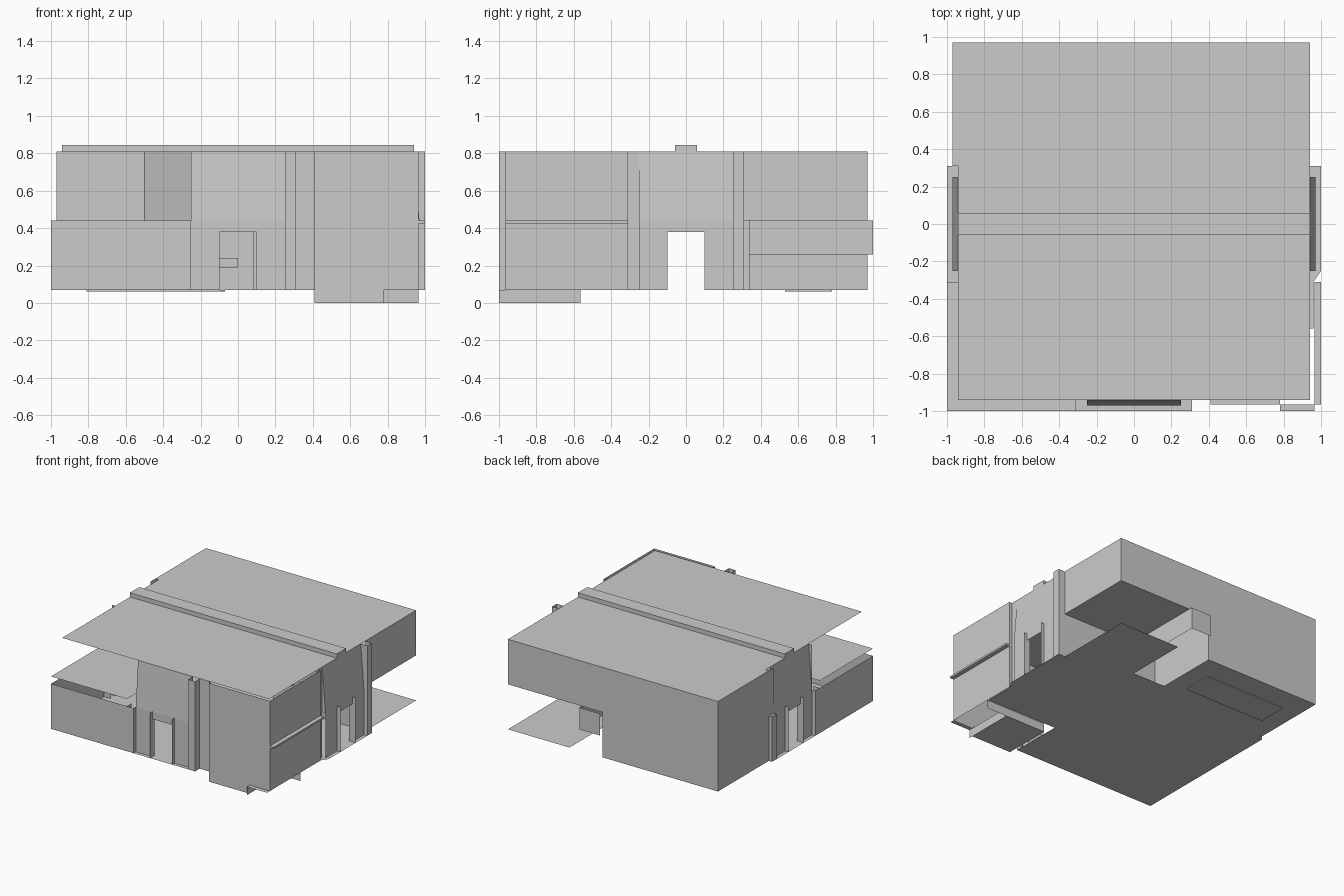
import bpy

cube = bpy.data.objects.get("Cube")
if cube:
    bpy.data.objects.remove(cube, do_unlink=True)

grey = bpy.data.materials.new("plain grey")
grey.use_nodes = True
grey.diffuse_color = (0.6, 0.6, 0.6, 1)
grey.node_tree.nodes["Principled BSDF"].inputs["Base Color"].default_value = (0.6, 0.6, 0.6, 1)

# Main levels of the house
BASE, LINTEL, MID, TERRACE, TOP = 0.07, 0.38, 0.44, 0.5, 0.81


def mesh(name, verts, faces):
    data = bpy.data.meshes.new(name)
    data.from_pydata(verts, [], faces)
    data.materials.append(grey)
    obj = bpy.data.objects.new(name, data)
    bpy.context.collection.objects.link(obj)
    return obj


def wall(name, path, low, high):
    """Upright sheet following a plan path."""
    n = len(path)
    verts = [(x, y, low) for x, y in path] + [(x, y, high) for x, y in path]
    mesh(name, verts, [(i, i + 1, n + i + 1, n + i) for i in range(n - 1)])


def slab(name, outline, z):
    """Level sheet with a plan outline."""
    mesh(name, [(x, y, z) for x, y in outline], [tuple(range(len(outline)))])


def rect(x0, x1, y0, y1):
    return [(x0, y0), (x1, y0), (x1, y1), (x0, y1)]


def box(name, x0, x1, y0, y1, low, high):
    r = rect(x0, x1, y0, y1)
    wall(name + "_sides", r + r[:1], low, high)
    slab(name + "_bottom", r, low)
    slab(name + "_top", r, high)


# Roof with its low ridge beam
slab("roof", rect(-0.94, 0.94, -0.94, 0.97), TOP)
slab("roof_left_edge", rect(-0.97, -0.94, 0.31, 0.97), TOP)
box("ridge_beam", -0.94, 0.94, -0.06, 0.06, TOP, 0.845)

# Ground floor, stepping round the stairwell and the rear patio
slab("ground_floor", [(-1, -1), (0.31, -1), (0.31, -0.56), (0.96, -0.56), (0.96, -0.31),
                      (1, -0.25), (1, 0.31), (0.94, 0.31), (0.94, 0.97), (0.38, 0.97),
                      (0.38, 0.45), (0.08, 0.45), (0.08, 0.97), (-0.97, 0.97),
                      (-0.97, 0.31), (-1, 0.31)], BASE)
box("floor_plate", -0.81, -0.07, 0.53, 0.78, 0.062, 0.068)

# Rear walls and overhang above the patio
wall("rear_lower_wall", [(-0.97, 0.31), (-0.97, 0.97), (0.08, 0.97), (0.08, 0.34)], BASE, MID)
wall("rear_upper_wall", [(-0.97, 0.25), (-0.97, 0.97), (0.94, 0.97), (0.94, 0.31)], MID, TOP)
slab("patio_ceiling", rect(0.08, 0.94, 0.31, 0.97), MID)
wall("patio_front_wall", [(0.94, 0.31), (0.34, 0.31), (0.34, 0.34), (0.08, 0.34)], BASE, MID)
wall("patio_beam", [(0.27, 0.31), (0.27, 1), (0.08, 1)], 0.26, MID)

# Front left room with the terrace over it
wall("room_wall", [(-0.31, -0.94), (-0.31, -1), (-1, -1), (-1, -0.31), (-0.94, -0.31)], BASE, MID)
slab("terrace", rect(-1, -0.31, -1, -0.31), TERRACE)
wall("terrace_rear_wall", [(-0.97, -0.25), (-0.5, -0.25), (-0.25, -0.5), (-0.25, -0.94)], MID, TOP)

# Front right block with its stair pit
wall("block_front_wall", [(0.41, -0.965), (0.78, -0.965)], 0, TOP)
wall("block_corner_wall", [(0.78, -0.965), (0.965, -0.965), (0.965, -0.31), (0.94, -0.31)], BASE, TOP)
slab("stair_base", rect(0.41, 0.78, -0.965, -0.565), 0)
wall("stair_rear", [(0.41, -0.965), (0.41, -0.565), (0.965, -0.565)], 0, BASE)
wall("stair_side", [(0.78, -1), (0.78, -0.565)], 0, BASE)
slab("stair_sill", rect(0.78, 0.965, -1, -0.965), BASE)
box("block_ledge", 0.965, 1, -0.965, -0.31, 0.425, MID)
wall("front_link_wall", [(0.31, -0.94), (0.41, -0.94), (0.41, -0.965)], BASE, TOP)
wall("right_link_wall", [(0.94, -0.31), (0.94, -0.25)], BASE, TOP)

# Three matching entries, drawn along the wall (u) and outward from it (v)
sides = {
    "front": lambda u, v: (u, -v),
    "left": lambda u, v: (-v, u),
    "right": lambda u, v: (v, u),
}
for side, at in sides.items():
    mesh(side + "_leaning_panel",
         [(*at(-0.25, 0.97), MID), (*at(0.25, 0.97), MID),
          (*at(0.25, 0.94), TOP), (*at(-0.25, 0.94), TOP)], [(0, 1, 2, 3)])
    wall(side + "_lintel", [at(-0.1, 0.97), at(0.1, 0.97)], LINTEL, MID)
    for s in (-1, 1):
        mesh(side + "_panel_cheek",
             [(*at(s * 0.25, 0.94), MID), (*at(s * 0.25, 0.97), MID), (*at(s * 0.25, 0.94), TOP)],
             [(0, 1, 2)])
        wall(side + "_door_jamb", [at(s * 0.1, 0.94), at(s * 0.1, 1)], BASE, MID)
        wall(side + "_door_side_wall", [at(s * 0.1, 0.97), at(s * 0.25, 0.97)], BASE, MID)

# Pilasters beside the entries: tall on front and right, low elsewhere
for side, u, high in (("front", 0.25, TOP), ("right", 0.25, TOP),
                      ("front", -0.31, MID), ("left", -0.31, MID), ("left", 0.25, MID)):
    at = sides[side]
    wall(side + "_pilaster", [at(u, 0.94), at(u, 1), at(u + 0.06, 1), at(u + 0.06, 0.94)], BASE, high)

# Bench inside the hall
box("hall_bench", -0.1, 0, 0.2, 0.35, 0.19, 0.24)
